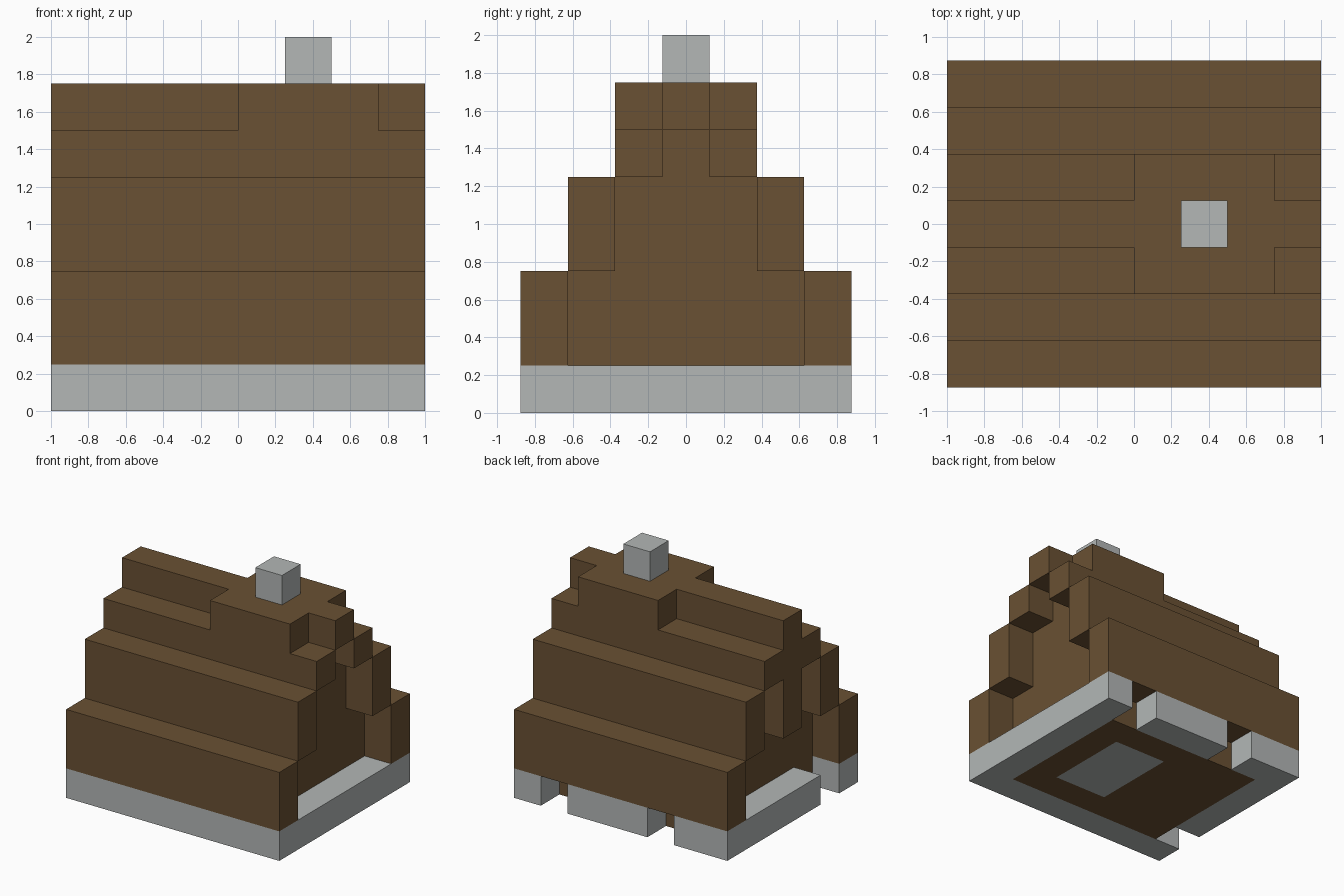
import bpy
import bmesh

cube = bpy.data.objects.get("Cube")
if cube:
    bpy.data.objects.remove(cube, do_unlink=True)

U = 0.25  # size of one building block


def material(name, rgb):
    m = bpy.data.materials.new(name)
    m.use_nodes = True
    m.diffuse_color = (*rgb, 1)
    bsdf = m.node_tree.nodes["Principled BSDF"]
    bsdf.inputs["Base Color"].default_value = (*rgb, 1)
    bsdf.inputs["Roughness"].default_value = 0.9
    return m


wood = material("brown wood", (0.144, 0.082, 0.033))
stone = material("light grey stone", (0.451, 0.474, 0.468))


def finish(name, bm, mat):
    bmesh.ops.recalc_face_normals(bm, faces=bm.faces)
    mesh = bpy.data.meshes.new(name)
    bm.to_mesh(mesh)
    bm.free()
    mesh.materials.append(mat)
    obj = bpy.data.objects.new(name, mesh)
    bpy.context.collection.objects.link(obj)
    return obj


def prism(name, mat, profile, x0, x1):
    """Extrude a (y, z) profile along x; all measures in blocks."""
    bm = bmesh.new()
    face = bm.faces.new([bm.verts.new((x0 * U, y * U, z * U)) for y, z in profile])
    out = bmesh.ops.extrude_face_region(bm, geom=[face])
    moved = [v for v in out["geom"] if isinstance(v, bmesh.types.BMVert)]
    bmesh.ops.translate(bm, verts=moved, vec=((x1 - x0) * U, 0, 0))
    return finish(name, bm, mat)


def box(name, mat, x, y, z):
    """Box from (low, high) ranges in blocks."""
    profile = [(y[0], z[0]), (y[1], z[0]), (y[1], z[1]), (y[0], z[1])]
    return prism(name, mat, profile, *x)


# Stone footing, with gaps along the back and on the right end
ground = (0, 1)
box("front_footing", stone, (-4, 4), (-3.5, -2.5), ground)
box("left_footing", stone, (3, 4), (-2.5, 2.5), ground)
box("right_footing", stone, (-4, -3), (-1.5, 2.5), ground)
for name, span in (("left", (3, 4)), ("middle", (-1, 2)), ("right", (-4, -2))):
    box("back_footing_" + name, stone, span, (2.5, 3.5), ground)

# Wooden floor laid around a stone hearth
box("hearth", stone, (0, 2), (-1.5, 1.5), ground)
box("floor_right", wood, (-3, 0), (-2.5, 2.5), ground)
box("floor_left", wood, (2, 3), (-2.5, 2.5), ground)
box("floor_front", wood, (0, 2), (-2.5, -1.5), ground)
box("floor_back", wood, (0, 2), (1.5, 2.5), ground)

# Stepped roof sides, the same front and back
for side, s in (("front", -1), ("back", 1)):
    for tier, inner, z in (("lower", 2.5, (1, 3)), ("middle", 1.5, (3, 5)), ("upper", 0.5, (5, 6))):
        y = sorted((s * inner, s * (inner + 1)))
        box(f"{side}_{tier}_roof", wood, (-4, 4), y, z)
    # Raised collar beside the ridge, around the chimney
    y = sorted((s * 0.5, s * 1.5))
    box(f"{side}_chimney_collar", wood, (0, 3), y, (6, 7))

box("roof_ridge", wood, (-4, 4), (-0.5, 0.5), (6, 7))
box("chimney", stone, (1, 2), (-0.5, 0.5), (7, 8))

# Gable walls set back under the roof ends
half = [(2.5, 1), (2.5, 3), (1.5, 3), (1.5, 5), (0.5, 5), (0.5, 6)]
gable = half + [(-y, z) for y, z in reversed(half)]
prism("left_gable_wall", wood, gable, 2, 3)
prism("right_gable_wall", wood, gable, -3, -2)

# Post hanging from the ridge on the right end
box("gable_post", wood, (-4, -3), (-0.5, 0.5), (3, 6))
